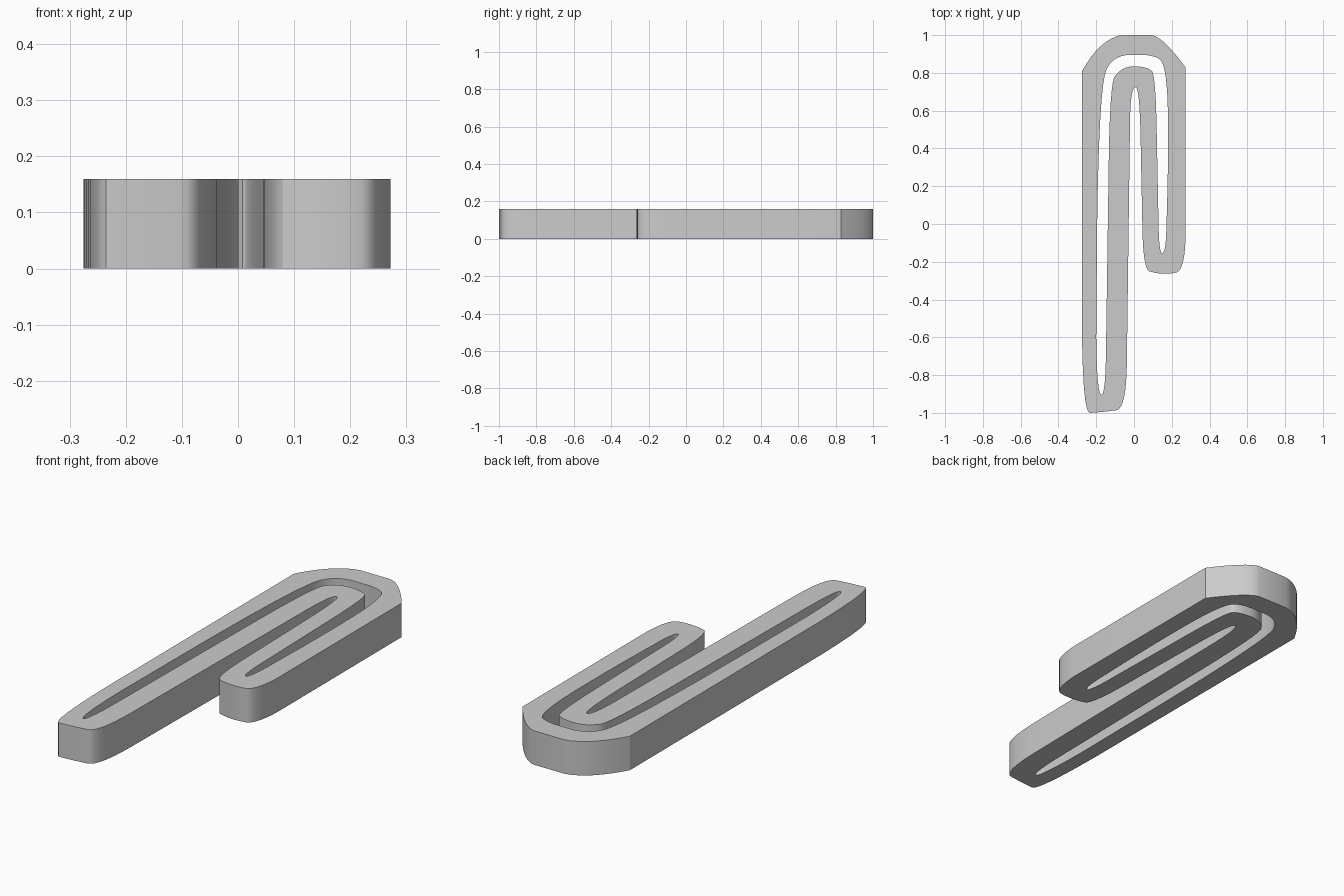
import bpy
import bmesh
import math

HEIGHT = 0.16
STEPS = 8

cube = bpy.data.objects.get("Cube")
if cube:
    bpy.data.objects.remove(cube, do_unlink=True)


def make_material(name, colour):
    mat = bpy.data.materials.new(name)
    mat.use_nodes = True
    mat.diffuse_color = colour
    mat.node_tree.nodes["Principled BSDF"].inputs["Base Color"].default_value = colour
    return mat


def trace(bends):
    """Join rounded bends (start, control, end) with straight runs."""
    points = []
    for start, control, end in bends:
        for i in range(STEPS + 1):
            t = i / STEPS
            p = tuple((1 - t) ** 2 * a + 2 * t * (1 - t) * b + t * t * c
                      for a, b, c in zip(start, control, end))
            if not points or math.dist(p, points[-1]) > 0.0005:
                points.append(p)
    return points


def add_loop(curve, points):
    spline = curve.splines.new("POLY")
    spline.points.add(len(points) - 1)
    for target, (x, y) in zip(spline.points, points):
        target.co = (x, y, 0, 1)
    spline.use_cyclic_u = True


# Outer edge of the bent strip, clockwise from the upper left
outer_edge = [
    ((-.275, .81), (-.18, .98), (-.066, 1)),
    ((.093, 1), (.156, .99), (.272, .83)),
    ((.272, -.1), (.264, -.25), (.22, -.258)),
    ((.22, -.258), (.15, -.272), (.08, -.25)),
    ((.08, -.25), (.05, -.23), (.045, -.05)),
    ((.035, .45), (.03, .725), (.008, .725)),
    ((.008, .725), (-.018, .725), (-.021, .55)),
    ((-.038, -.75), (-.042, -.97), (-.09, -.985)),
    ((-.09, -.985), (-.15, -.995), (-.235, -1)),
    ((-.235, -1), (-.27, -.99), (-.275, -.6)),
]

# Winding slot enclosed by the strip
inner_slot = [
    ((-.2, -.6), (-.197, -.905), (-.172, -.905)),
    ((-.172, -.905), (-.15, -.9), (-.148, -.65)),
    ((-.135, .24), (-.13, .76), (-.1, .785)),
    ((-.1, .785), (-.06, .835), (0, .835)),
    ((0, .835), (.07, .833), (.095, .81)),
    ((.095, .81), (.115, .78), (.12, .5)),
    ((.13, 0), (.132, -.155), (.15, -.155)),
    ((.15, -.155), (.17, -.15), (.172, 0)),
    ((.172, 0), (.185, .4), (.178, .65)),
    ((.178, .65), (.17, .85), (.135, .873)),
    ((.135, .873), (.1, .895), (.04, .895)),
    ((-.03, .895), (-.11, .89), (-.145, .82)),
    ((-.145, .82), (-.185, .74), (-.195, 0)),
]

# Filled flat profile, extruded to a solid
curve = bpy.data.curves.new("clip_body", "CURVE")
curve.dimensions = "2D"
curve.fill_mode = "BOTH"
curve.extrude = HEIGHT / 2
add_loop(curve, trace(outer_edge))
add_loop(curve, trace(inner_slot))

clip = bpy.data.objects.new("clip_body", curve)
clip.location.z = HEIGHT / 2
bpy.context.collection.objects.link(clip)
bpy.ops.object.select_all(action="DESELECT")
clip.select_set(True)
bpy.context.view_layer.objects.active = clip
bpy.ops.object.convert(target="MESH")
clip = bpy.context.object
clip.name = "clip_body"

# Weld caps to walls and face everything outward
bm = bmesh.new()
bm.from_mesh(clip.data)
bmesh.ops.remove_doubles(bm, verts=bm.verts, dist=0.0001)
bmesh.ops.recalc_face_normals(bm, faces=bm.faces)
bm.to_mesh(clip.data)
bm.free()

clip.data.materials.clear()
clip.data.materials.append(make_material("light grey", (0.6, 0.6, 0.6, 1)))
bpy.ops.object.shade_smooth_by_angle(angle=math.radians(30))
